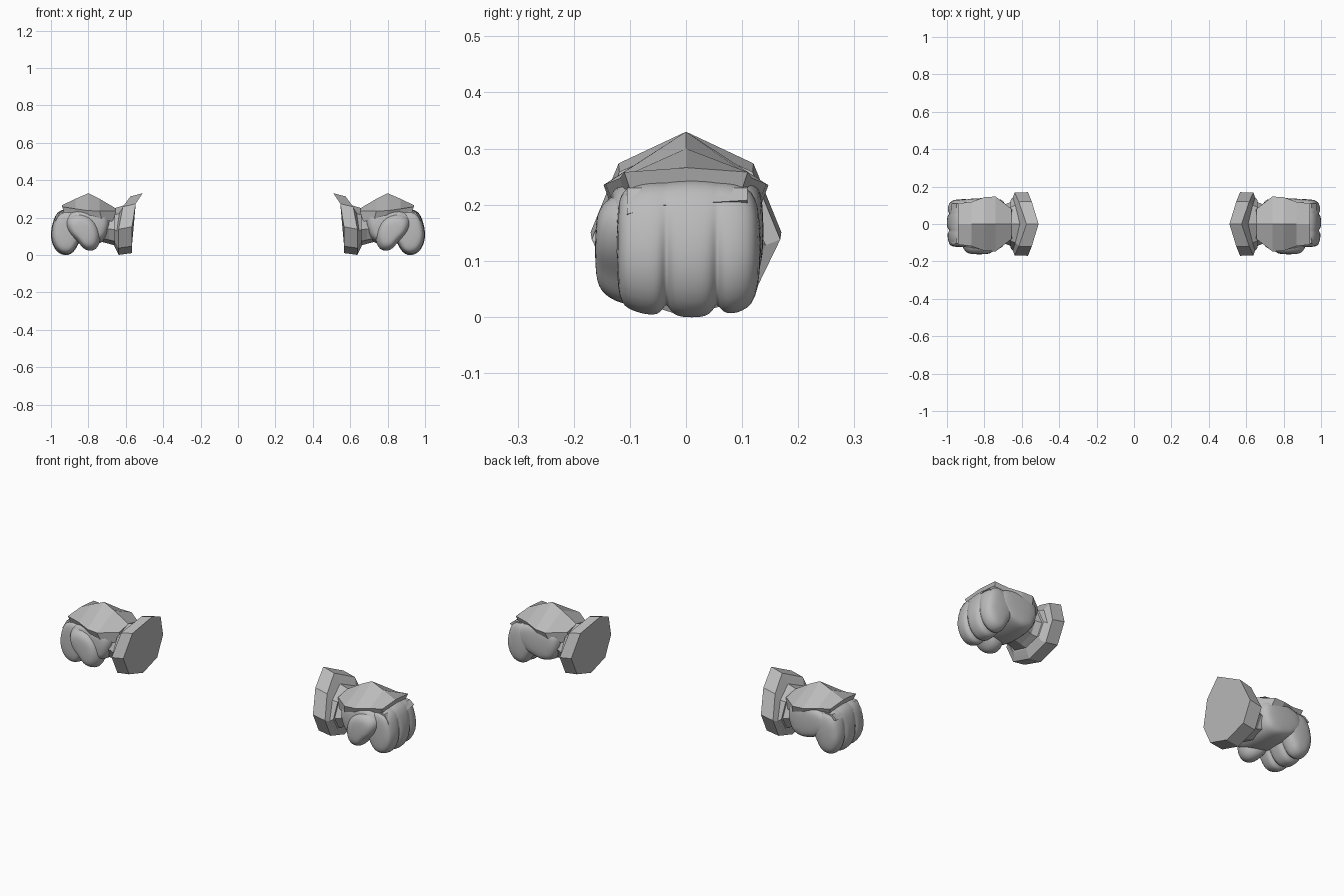
import bpy, bmesh, math

cube = bpy.data.objects.get("Cube")
if cube:
    bpy.data.objects.remove(cube)

grey = bpy.data.materials.new("plain_grey")
grey.use_nodes = True
grey.diffuse_color = (0.5, 0.5, 0.5, 1)
grey.node_tree.nodes["Principled BSDF"].inputs["Base Color"].default_value = (0.5, 0.5, 0.5, 1)


def loft(name, rings, side, smooth=0):
    """Skin a list of equal-sized rings, cap both ends, optionally subdivide."""
    bm = bmesh.new()
    loops = [[bm.verts.new((side * x, y, z)) for x, y, z in r] for r in rings]
    n = len(loops[0])
    for a, b in zip(loops, loops[1:]):
        for i in range(n):
            j = (i + 1) % n
            bm.faces.new((a[i], a[j], b[j], b[i]))
    bm.faces.new(loops[0])
    bm.faces.new(loops[-1])
    bmesh.ops.recalc_face_normals(bm, faces=bm.faces)
    me = bpy.data.meshes.new(name)
    bm.to_mesh(me)
    bm.free()
    me.materials.append(grey)
    ob = bpy.data.objects.new(name, me)
    bpy.context.collection.objects.link(ob)
    if smooth:
        mod = ob.modifiers.new("Rounding", 'SUBSURF')
        mod.levels = mod.render_levels = smooth
        me.polygons.foreach_set("use_smooth", [True] * len(me.polygons))


def cuff_ring(x_top, x_low, half_y, z_top, z_low):
    """Octagon around the wrist whose crown leans towards x_top."""
    pts = []
    for i in range(8):
        c = math.cos(i * math.pi / 4)
        lean = max(0, c) ** 3
        height = (c + 1) / 2 - 0.06 * (1 - c * c)
        pts.append((x_low + (x_top - x_low) * lean, half_y * math.sin(i * math.pi / 4),
                    z_low + (z_top - z_low) * height))
    return pts


def plate_ring(x, half_y, ridge, edge, low):
    """Cross-section of the hand plate: ridge, two edges, tucked underside."""
    return [(x, 0, ridge), (x, half_y, edge), (x - 0.01, half_y * 0.9, low),
            (x - 0.01, -half_y * 0.9, low), (x, -half_y, edge)]


def slab(profile, stations, groove_below=1):
    """Rings of an x-z profile at (y, scale) stations; scale acts below a height."""
    cx = sum(p[0] for p in profile) / len(profile)
    cz = sum(p[1] for p in profile) / len(profile)
    rings = []
    for y, k, groove in stations:
        ring = []
        for px, pz in profile:
            s = k * (1 - groove) if pz < groove_below else k
            ring.append((cx + (px - cx) * s, y, cz + (pz - cz) * s))
        rings.append(ring)
    return rings


knuckles = [(0.84, 0.24), (0.95, 0.25), (0.985, 0.2), (1.01, 0.09),
            (0.965, 0.0), (0.885, -0.005), (0.85, 0.07), (0.8, 0.16)]
palm = [(0.67, 0.24), (0.8, 0.27), (0.95, 0.24), (0.96, 0.14),
        (0.88, 0.075), (0.77, 0.045), (0.7, 0.07), (0.67, 0.15)]
thumb = [(0.76, 0.21), (0.86, 0.24), (0.94, 0.2), (0.91, 0.11),
         (0.855, 0.07), (0.82, 0.015), (0.75, 0.015), (0.72, 0.1)]

# Three fingers, each full in the middle and pinched at the grooves between them
finger_stations = [(-0.125, 0.72, 0), (-0.105, 0.9, 0), (-0.07, 0.98, 0), (-0.045, 0.98, 0),
                   (-0.035, 0.98, 0.22), (-0.025, 1.0, 0), (0.01, 1.02, 0), (0.045, 1.0, 0),
                   (0.055, 0.98, 0.22), (0.065, 0.98, 0), (0.1, 0.95, 0), (0.135, 0.72, 0)]
palm_stations = [(-0.14, 0.65, 0), (-0.11, 0.88, 0), (0, 1, 0), (0.11, 0.9, 0), (0.14, 0.7, 0)]
thumb_stations = [(-0.163, 0.5, 0), (-0.148, 0.8, 0), (-0.105, 1, 0), (-0.06, 0.9, 0), (-0.03, 0.6, 0)]

for side, label in ((1, "left"), (-1, "right")):
    # Flared cuff with a closed, raised opening
    loft(label + "_cuff", [
        cuff_ring(0.51, 0.567, 0.17, 0.33, 0.01),
        cuff_ring(0.575, 0.638, 0.168, 0.313, 0.0),
        cuff_ring(0.61, 0.648, 0.142, 0.265, 0.02),
        cuff_ring(0.66, 0.66, 0.128, 0.25, 0.045)], side)
    # Wrist joining the cuff to the hand
    loft(label + "_wrist", [
        cuff_ring(0.64, 0.64, 0.125, 0.245, 0.045),
        cuff_ring(0.69, 0.69, 0.105, 0.24, 0.06),
        cuff_ring(0.75, 0.75, 0.125, 0.24, 0.075)], side)
    # Ridged plate over the back of the hand
    loft(label + "_hand_plate", [
        plate_ring(0.655, 0.08, 0.25, 0.235, 0.17),
        plate_ring(0.74, 0.147, 0.3, 0.235, 0.195),
        plate_ring(0.8, 0.143, 0.33, 0.237, 0.2),
        plate_ring(0.87, 0.118, 0.3, 0.247, 0.212),
        plate_ring(0.94, 0.11, 0.266, 0.258, 0.225)], side)
    # Rounded palm, thumb and curled fingers
    loft(label + "_palm", slab(palm, palm_stations), side, 2)
    loft(label + "_thumb", slab(thumb, thumb_stations), side, 2)
    loft(label + "_fingers", slab(knuckles, finger_stations, 0.15), side, 2)
    # Band across the knuckles
    loft(label + "_knuckle_band", [
        [(0.9, y, 0.232), (0.95, y, 0.23), (0.977, y, low + 0.008), (0.955, y, low)]
        for y, low in ((-0.105, 0.175), (-0.055, 0.19), (0.11, 0.2))], side)
